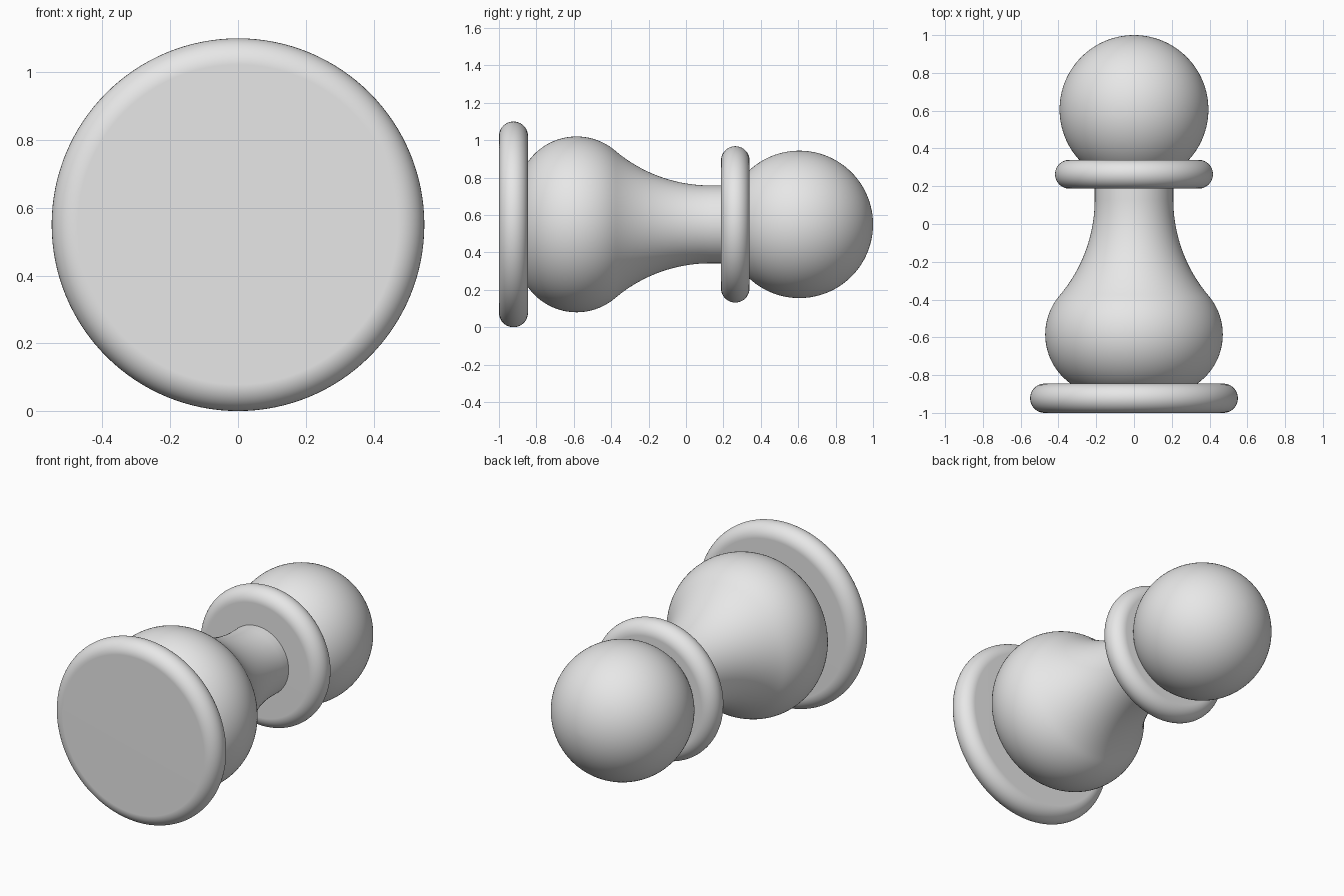
import bpy
import bmesh
from math import sin, cos, pi, acos, asin, radians

AXIS_Z = 0.55   # height of the horizontal turning axis
SIDES = 128

cube = bpy.data.objects.get("Cube")
if cube:
    bpy.data.objects.remove(cube, do_unlink=True)

grey = bpy.data.materials.new("plain_grey")
grey.use_nodes = True
grey.diffuse_color = (0.8, 0.8, 0.8, 1)
grey.node_tree.nodes["Principled BSDF"].inputs["Base Color"].default_value = (0.8, 0.8, 0.8, 1)


def arc(y, r, radius, start, end, steps):
    """Profile points (y, r) on an arc; angle 0 points along +y, pi/2 outward."""
    angles = [start + (end - start) * i / steps for i in range(steps + 1)]
    return [(y + radius * cos(a), r + radius * sin(a)) for a in angles]


def lathe(name, profile):
    """Turn a profile around the front-to-back axis."""
    bm = bmesh.new()
    verts = [bm.verts.new((r, y, AXIS_Z)) for y, r in profile]
    edges = [bm.edges.new(pair) for pair in zip(verts, verts[1:])]
    bmesh.ops.spin(bm, geom=verts + edges, cent=(0, 0, AXIS_Z), axis=(0, 1, 0),
                   angle=2 * pi, steps=SIDES, use_duplicate=False)
    bmesh.ops.remove_doubles(bm, verts=bm.verts, dist=0.0001)
    bmesh.ops.recalc_face_normals(bm, faces=bm.faces)
    mesh = bpy.data.meshes.new(name)
    bm.to_mesh(mesh)
    bm.free()
    mesh.materials.append(grey)
    obj = bpy.data.objects.new(name, mesh)
    bpy.context.collection.objects.link(obj)
    bpy.ops.object.select_all(action='DESELECT')
    obj.select_set(True)
    bpy.context.view_layer.objects.active = obj
    bpy.ops.object.shade_smooth_by_angle(angle=radians(40))
    obj.modifiers.new("even_shading", 'WEIGHTED_NORMAL').keep_sharp = True
    return obj


def rounded_disc(name, front, back, radius):
    """Flat disc with a fully rounded rim."""
    half = (back - front) / 2
    rim = arc(front + half, radius - half, half, pi, 0, 20)
    lathe(name, [(front, 0)] + rim + [(back, 0)])


# Foot and collar
rounded_disc("base_disc", -1.0, -0.845, 0.55)
rounded_disc("collar_disc", 0.187, 0.34, 0.418)

# Body: round bulge running tangentially into a hollow neck
bulge_y, bulge_r, bulge = -0.585, 0.152, 0.318
neck_y, neck_r = 0.13, 0.208
dy, dr = neck_y - bulge_y, neck_r - bulge_r
hollow = (dy**2 + dr**2 - bulge**2) / (2 * (bulge - dr))
join = acos(dy / (bulge + hollow))
body = [(-0.92, 0)] + arc(bulge_y, bulge_r, bulge, pi - asin(0.4), join, 32)
body += arc(neck_y, neck_r + hollow, hollow, pi + join, 1.5 * pi, 32)[1:]
body += [(0.26, neck_r), (0.26, 0)]
lathe("body", body)

# Ball head
lathe("head", arc(0.606, 0, 0.394, pi, 0, 64))
